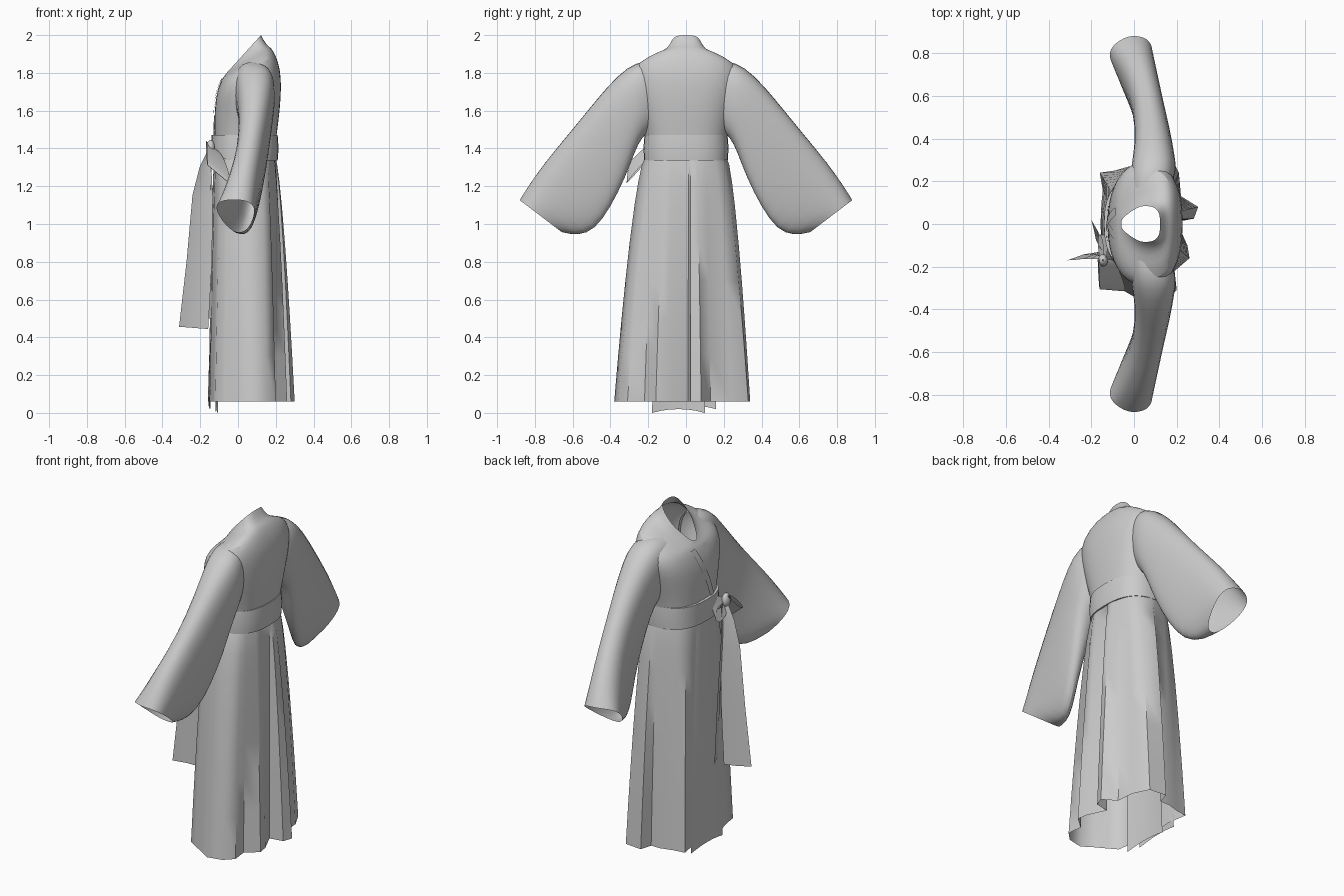
import bpy, bmesh, math
from mathutils import Vector
from mathutils.bvhtree import BVHTree

cube = bpy.data.objects.get("Cube")
if cube:
    bpy.data.objects.remove(cube)

GREY = (0.6, 0.6, 0.6, 1)
cloth = bpy.data.materials.new("grey cloth")
cloth.use_nodes = True
cloth.diffuse_color = GREY
cloth.node_tree.nodes["Principled BSDF"].inputs["Base Color"].default_value = GREY


def loft(name, rings, closed=True, levels=0, mirror=False, angle=50):
    """Skin a list of equal-length point rows into a cloth surface."""
    bm = bmesh.new()
    rows = [[bm.verts.new(p) for p in ring] for ring in rings]
    n = len(rows[0])
    for low, high in zip(rows, rows[1:]):
        for i in range(n if closed else n - 1):
            j = (i + 1) % n
            bm.faces.new((low[i], low[j], high[j], high[i]))
    bmesh.ops.recalc_face_normals(bm, faces=bm.faces)
    mesh = bpy.data.meshes.new(name)
    bm.to_mesh(mesh)
    bm.free()
    mesh.materials.append(cloth)
    obj = bpy.data.objects.new(name, mesh)
    bpy.context.collection.objects.link(obj)
    bpy.ops.object.select_all(action="DESELECT")
    obj.select_set(True)
    bpy.context.view_layer.objects.active = obj
    bpy.ops.object.shade_smooth_by_angle(angle=math.radians(angle))
    if mirror:
        mod = obj.modifiers.new("Mirror", "MIRROR")
        mod.use_axis = (False, True, False)
        mod.use_mirror_merge = False
    if levels:
        mod = obj.modifiers.new("Subdivision", "SUBSURF")
        mod.levels = mod.render_levels = levels
    return obj


def squash(value, power):
    return math.copysign(abs(value) ** power, value)


def oval(front, back, half_y, z_front, z_back, n=32, power=0.8, pinch=0.0):
    """Body ring; pinch narrows the front into a V."""
    pts = []
    for i in range(n):
        a = 2 * math.pi * i / n
        u, v = squash(math.cos(a), power), squash(math.sin(a), power)
        f = (u + 1) / 2
        y = half_y * v * (1 - pinch * max(0, -u))
        pts.append((front + (back - front) * f, y, z_front + (z_back - z_front) * f))
    return pts


# Bodice with shoulders and a sloping collar
bodice = loft("bodice", [
    oval(-.12, .19, .205, 1.36, 1.36),
    oval(-.125, .205, .22, 1.47, 1.47),
    oval(-.125, .222, .25, 1.57, 1.60),
    oval(-.12, .23, .28, 1.65, 1.72),
    oval(-.108, .225, .295, 1.71, 1.82),
    oval(-.085, .20, .27, 1.77, 1.895),
    oval(-.07, .175, .18, 1.785, 1.935, pinch=.2),
    oval(-.064, .152, .118, 1.795, 1.945, power=.7, pinch=.4),
    oval(-.06, .122, .085, 1.80, 2.0, power=.6, pinch=.6),
], levels=1)

# Wide hanging sleeves: top y, top z, bottom y, bottom z, centre x, half depth
SLEEVE = [
    (.17, 1.862, .18, 1.50, .075, .115), (.26, 1.866, .235, 1.455, .09, .128),
    (.36, 1.796, .27, 1.38, .09, .112), (.47, 1.672, .32, 1.24, .085, .096),
    (.62, 1.487, .40, 1.08, .065, .082), (.76, 1.322, .48, .965, .028, .09),
    (.85, 1.19, .57, .935, -.004, .102), (.885, 1.13, .655, .955, -.022, .108),
]
rings = []
for k, (ty, tz, by, bz, cx, depth) in enumerate(SLEEVE):
    ring = []
    taper = .1 + .035 * k
    for i in range(16):
        a = 2 * math.pi * i / 16
        c, s = squash(math.cos(a), .85), squash(math.sin(a), .75)
        f = (c + 1) / 2
        lean = .008 * k * s * f if s < 0 else 0
        x = cx + depth * s * (.85 + taper * c) + .004 * k * (1 - f)
        ring.append((x, by + (ty - by) * f + lean, bz + (tz - bz) * f))
    rings.append(ring)
loft("sleeve", rings, levels=1, mirror=True)

# Pleated skirt blending from a waist oval to a folded hem outline
HEM = [(-.15, 0), (-.15, -.12), (-.13, -.20), (-.12, -.27), (-.07, -.30), (.0, -.34),
       (.06, -.38), (.15, -.36), (.20, -.31), (.19, -.22), (.26, -.16), (.25, -.10),
       (.20, .01), (.28, .025), (.30, .08), (.22, .13), (.21, .24), (.165, .33),
       (.06, .34), (.04, .27), (-.02, .27), (-.09, .25), (-.16, .24), (-.14, .12)]


def flare(z):
    """Zero at the waist, one at the hem."""
    return max(0, (1.36 - z) / 1.3) ** .65


def skirt_ring(z):
    t = flare(z)
    ring = []
    for hx, hy in HEM:
        a = math.atan2(hy / .34, (hx - .04) / .2)
        wx = .037 + .16 * squash(math.cos(a), .8)
        wy = .215 * squash(math.sin(a), .8)
        ring.append((wx + (hx - wx) * t, wy + (hy - wy) * t, z))
    return ring


loft("skirt", [skirt_ring(z) for z in (1.36, 1.31, 1.22, 1.1, .9, .7, .5, .3, .06)], angle=50)

# Longer front panels showing below the hem
for name, y0, y1, lift, base in (("inner_front_panel", -.18, .10, .03, .0),
                                 ("outer_front_panel", -.13, .16, -.006, .02)):
    rows = []
    for z in (base, .3, .6, .9, 1.1, 1.25, 1.36):
        t = min(1, flare(z))
        row = []
        for i in range(7):
            y = (y0 + (y1 - y0) * i / 6) * (.6 + .4 * t)
            row.append((-.12 - .03 * t + lift + (.4 + 1.6 * (1 - t)) * y * y, y, z + .04 * (z < .1) * i * (6 - i) / 18))
        rows.append(row)
    loft(name, rows, closed=False)

# Belt: an outer band with turned-in edges
loft("belt", [oval(-.12, .19, .205, 1.345, 1.34), oval(-.14, .21, .222, 1.345, 1.335),
              oval(-.14, .215, .225, 1.41, 1.40), oval(-.14, .21, .22, 1.47, 1.47),
              oval(-.12, .19, .205, 1.47, 1.47)], angle=40)

# Crossed lapel bands laid over the chest
bm = bmesh.new()
bm.from_object(bodice, bpy.context.evaluated_depsgraph_get())
tree = BVHTree.FromBMesh(bm)
bm.free()
for name, side, lift in (("under_lapel", -1, .003), ("over_lapel", 1, .007)):
    rows = []
    for i in range(9):
        t = i / 8
        z, y = 1.77 - .31 * t, side * (.04 - .13 * t)
        row = []
        for offset in (0, .02, .04):
            yy = y + side * offset
            hit = tree.ray_cast(Vector((-1, yy, z)), Vector((1, 0, 0)))[0]
            row.append(((hit.x if hit else -.08) - lift, yy, z))
        rows.append(row)
    loft(name, rows, closed=False)


def ribbon(name, path, width):
    """Flat strip: each path point carries a scale for the half-width vector."""
    rows = []
    for (x, y, z), w in path:
        side = Vector(width) * w
        rows.append([Vector((x, y, z)) - side, Vector((x, y + .008, z)), Vector((x, y, z)) + side])
    loft(name, rows, closed=False)


# Sash tails hanging from the knot
ribbon("long_tail", [((-.14, -.16, 1.40), .2), ((-.172, -.155, 1.3), .4), ((-.187, -.15, 1.15), .7),
                     ((-.205, -.15, .8), .87), ((-.235, -.15, .45), 1)], (.077, .02, -.006))
ribbon("short_tail", [((-.15, -.13, 1.40), .3), ((-.16, -.11, 1.2), .6), ((-.165, -.07, .85), .8),
                      ((-.17, -.04, .5), 1)], (.03, -.06, 0))


# Bow loops: closed bands drooping either side of the knot
def bow_loop(name, tip, half, opening):
    knot = Vector((-.14, -.17, 1.40))
    axis = (Vector(tip) - knot) / 2
    rows = []
    for k in (-1, 0, 1):
        ring = []
        for i in range(12):
            a = 2 * math.pi * i / 12
            spread = .5 + .5 * (1 - math.cos(a)) / 2
            ring.append(knot + axis * (1 - math.cos(a)) + Vector(opening) * math.sin(a)
                        + Vector(half) * k * spread)
        rows.append(ring)
    loft(name, rows, levels=1)


bow_loop("lower_bow_loop", (-.10, -.305, 1.275), (.06, -.005, -.05), (0, .035, .045))
bow_loop("upper_bow_loop", (-.15, -.05, 1.36), (.015, 0, .035), (.01, .02, .03))

# Sash knot
loft("sash_knot", [[(-.145 + r * .8 * math.cos(a), -.17 + r * math.sin(a), z)
                    for a in [math.pi * i / 4 for i in range(8)]]
                   for r, z in ((.005, 1.36), (.03, 1.375), (.035, 1.41), (.02, 1.44), (.004, 1.445))],
     levels=1)
